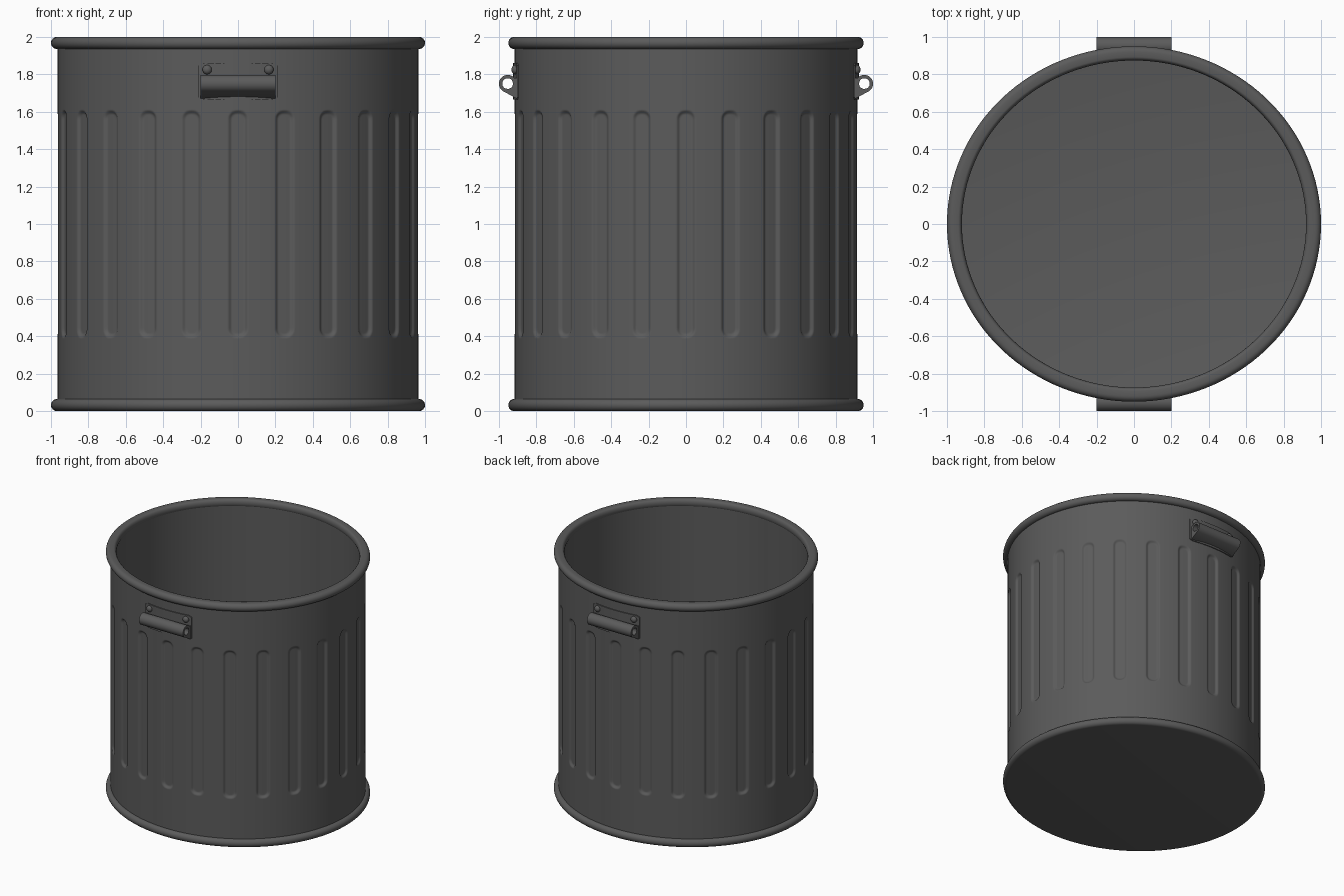
import bpy, bmesh, math
from mathutils import Matrix, Vector

if "Cube" in bpy.data.objects:
    bpy.data.objects.remove(bpy.data.objects["Cube"])

YS = 0.95          # the can is slightly oval
R = 0.965          # outer wall radius
RIBS = 24

dark = bpy.data.materials.new("dark_grey")
dark.diffuse_color = (0.105, 0.105, 0.105, 1)
dark.use_nodes = True
dark.node_tree.nodes["Principled BSDF"].inputs["Base Color"].default_value = dark.diffuse_color


def finish(name, bm, angle=35):
    bmesh.ops.remove_doubles(bm, verts=bm.verts, dist=1e-5)
    bmesh.ops.recalc_face_normals(bm, faces=bm.faces)
    me = bpy.data.meshes.new(name)
    bm.to_mesh(me)
    bm.free()
    me.materials.append(dark)
    ob = bpy.data.objects.new(name, me)
    bpy.context.collection.objects.link(ob)
    bpy.ops.object.select_all(action='DESELECT')
    ob.select_set(True)
    bpy.context.view_layer.objects.active = ob
    bpy.ops.object.shade_smooth_by_angle(angle=math.radians(angle))
    return ob


def lathe(name, profile, closed, seg=128):
    bm = bmesh.new()
    rings = []
    for i in range(seg):
        a = 2 * math.pi * i / seg
        rings.append([bm.verts.new((r * math.cos(a), r * YS * math.sin(a), z)) for r, z in profile])
    n = len(profile)
    for i in range(seg):
        p, q = rings[i], rings[(i + 1) % seg]
        for j in range(n if closed else n - 1):
            k = (j + 1) % n
            bm.faces.new((p[j], q[j], q[k], p[k]))
    return finish(name, bm)


# Outer wall with pressed-in vertical flutes
def flute_depth(u, v):
    hw, hh, r, soft = 0.055, 0.61, 0.05, 0.022
    dx, dz = abs(u) - hw + r, abs(v) - hh + r
    d = math.hypot(max(dx, 0), max(dz, 0)) + min(max(dx, dz), 0) - r
    t = min(max(-d / soft, 0), 1)
    return 0.014 * t * t * (3 - 2 * t)


cell = 2 * math.pi * R / RIBS
half = [0.012, 0.022, 0.03, 0.035, 0.04, 0.045, 0.05, 0.055, 0.06, 0.085]
cols = [-cell / 2] + [-h for h in reversed(half)] + [0] + half
hz = [0.3, 0.54, 0.555, 0.566, 0.574, 0.581, 0.587, 0.593, 0.599, 0.605, 0.61, 0.615, 0.63, 0.8, 0.97]
rows = [-h for h in reversed(hz)] + [0] + hz
bm = bmesh.new()
grid = []
for i in range(RIBS):
    for u in cols:
        a = (i * cell + u) / R
        line = []
        for v in rows:
            r = R - flute_depth(u, v)
            line.append(bm.verts.new((r * math.cos(a), r * YS * math.sin(a), 1 + v)))
        grid.append(line)
for i, p in enumerate(grid):
    q = grid[(i + 1) % len(grid)]
    for j in range(len(rows) - 1):
        bm.faces.new((p[j], q[j], q[j + 1], p[j + 1]))
finish("fluted_wall", bm, 60)

# Inner wall, facing the axis
lining = lathe("inner_wall", [(0.925, 1.97), (0.925, 0.05)], False)
face = lining.data.polygons[0]
if face.normal.dot(Vector((face.center.x, face.center.y, 0))) > 0:
    lining.data.flip_normals()


# Rolled rims, top and bottom
H = 0.032


def rim_profile(z0, inner):
    arc = [(0.968 + 0.032 * math.cos(t), z0 + H * math.sin(t))
           for t in [math.radians(-90 + 180 * k / 12) for k in range(13)]]
    if inner is None:
        return [(0, z0 - H)] + arc + [(0.92, z0 + 0.02), (0, z0 + 0.02)]
    back = [(inner + 0.02 - 0.02 * math.sin(t), z0 + H * math.cos(t))
            for t in [math.radians(180 * k / 8) for k in range(9)]]
    return arc + back


lathe("top_rim", rim_profile(2 - H, 0.92), True)
lathe("base_rim_and_floor", rim_profile(H, None), False)


# Handles: curved plate, hollow rolled grip and two rivets
def body_y(x):
    return -R * YS * math.sqrt(1 - (x / R) ** 2)


def make_handle(side, turn):
    rot = Matrix.Rotation(turn, 4, 'Z')

    # curved plate
    bm = bmesh.new()
    sect = []
    for k in range(17):
        x = -0.21 + 0.42 * k / 16
        y = body_y(x)
        c = 0.012 if k in (0, 16) else 0
        sect.append([bm.verts.new((x, y + dy, z)) for dy, z in
                     [(0.01, 1.665 + c), (-0.008, 1.665 + c), (-0.008, 1.86 - c), (0.01, 1.86 - c)]])
    for p, q in zip(sect, sect[1:]):
        for j in range(4):
            bm.faces.new((p[j], q[j], q[(j + 1) % 4], p[(j + 1) % 4]))
    bm.faces.new(sect[0])
    bm.faces.new(sect[-1])
    bm.transform(rot)
    finish(side + "_handle_plate", bm)

    # rolled grip: teardrop section whose sheet runs back into the plate
    cy, cz, ro, ri = -0.953, 1.75, 0.047, 0.029
    angles = [40 + 200 * k / 24 for k in range(25)]

    def ring(r, degs):
        return [(cy + r * math.cos(math.radians(d)), cz + r * math.sin(math.radians(d))) for d in degs]

    outer = ring(ro, angles) + [(-0.905, 1.67), (-0.88, 1.67), (-0.88, 1.78)]
    inner = ring(ri, angles + [280, 320, 360])
    n = len(outer)
    bm = bmesh.new()
    loops = [[bm.verts.new((x, y, z)) for y, z in pts]
             for x, pts in ((-0.2, outer), (0.2, outer), (0.2, inner), (-0.2, inner))]
    for a, b in zip(loops, loops[1:] + loops[:1]):
        for k in range(n):
            m = (k + 1) % n
            bm.faces.new((a[k], a[m], b[m], b[k]))
    bm.transform(rot)
    finish(side + "_handle_grip", bm, 45)

    # rivets
    bm = bmesh.new()
    for x in (-0.165, 0.165):
        m = Matrix.Translation((x, body_y(x) - 0.01, 1.825)) @ Matrix.Diagonal((1, 0.8, 1, 1))
        bmesh.ops.create_uvsphere(bm, u_segments=20, v_segments=12, radius=0.025, matrix=m)
    bm.transform(rot)
    finish(side + "_handle_rivets", bm)


make_handle("front", 0)
make_handle("back", math.pi)
